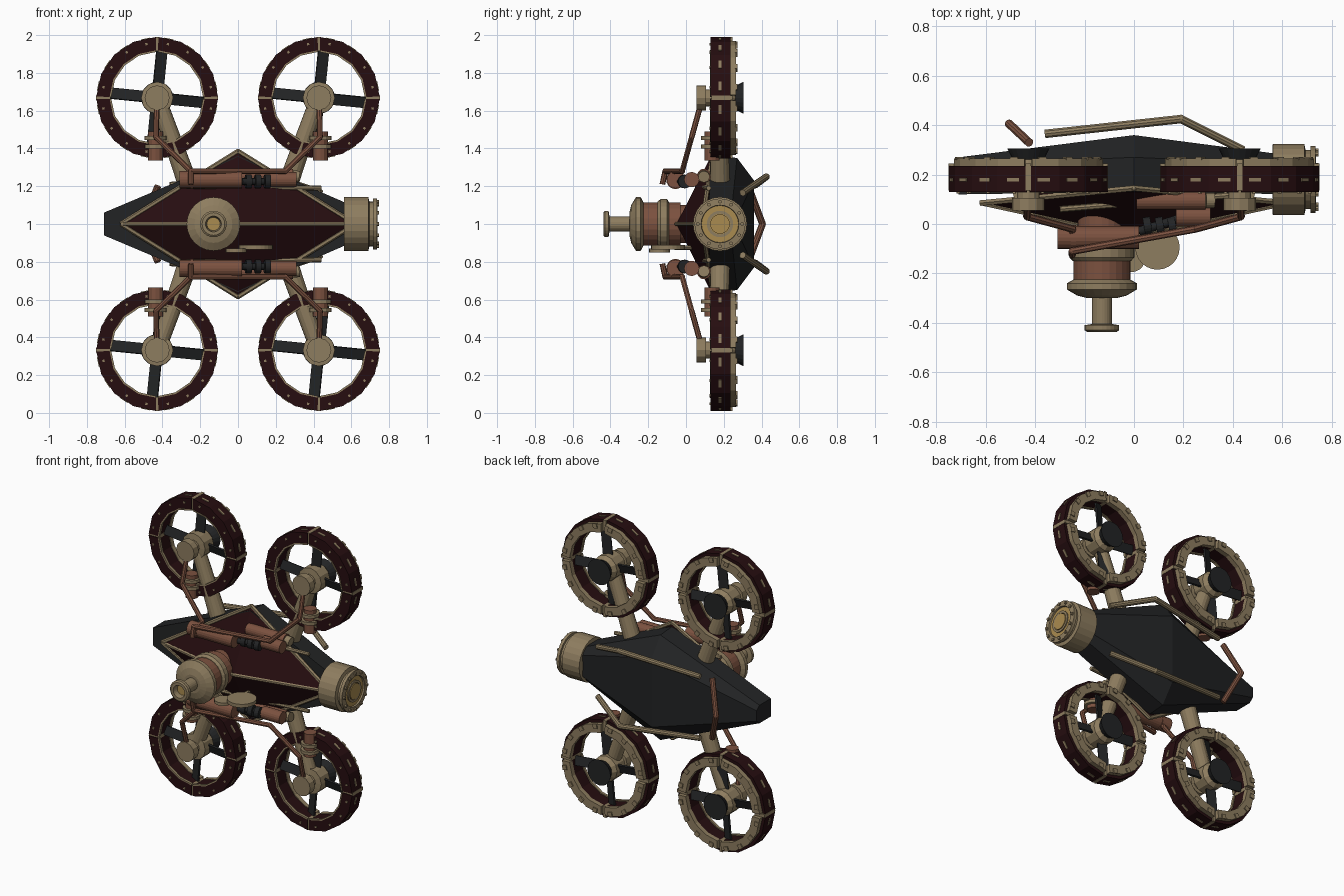
import bpy, bmesh, math
from mathutils import Vector, Matrix

if "Cube" in bpy.data.objects:
    bpy.data.objects.remove(bpy.data.objects["Cube"])

def material(name, c):
    m = bpy.data.materials.new(name)
    m.diffuse_color = (*c, 1)
    m.use_nodes = True
    m.node_tree.nodes["Principled BSDF"].inputs["Base Color"].default_value = m.diffuse_color
    return m

RED = material("dark maroon", (0.019, 0.004, 0.005))
TAN = material("aged brass", (0.27, 0.205, 0.115))
COP = material("copper", (0.20, 0.083, 0.050))
BLK = material("charcoal", (0.016, 0.017, 0.018))
GOLD = material("gold", (0.40, 0.26, 0.08))

def finish(name, bm, mat):
    bmesh.ops.recalc_face_normals(bm, faces=bm.faces)
    me = bpy.data.meshes.new(name)
    bm.to_mesh(me)
    bm.free()
    ob = bpy.data.objects.new(name, me)
    bpy.context.collection.objects.link(ob)
    me.materials.append(mat)
    return ob

def add_rod(bm, a, b, r1, r2=None, n=16):
    a, b = Vector(a), Vector(b)
    d = b - a
    m = Matrix.Translation((a + b) / 2) @ d.to_track_quat('Z', 'Y').to_matrix().to_4x4()
    bmesh.ops.create_cone(bm, cap_ends=True, segments=n, radius1=r1,
                          radius2=r1 if r2 is None else r2, depth=d.length, matrix=m)

def rod(name, a, b, r1, mat, r2=None, n=20):
    bm = bmesh.new()
    add_rod(bm, a, b, r1, r2, n)
    return finish(name, bm, mat)

def pipe(name, pts, r, mat, n=10):
    bm = bmesh.new()
    for a, b in zip(pts, pts[1:]):
        add_rod(bm, a, b, r, n=n)
    for p in pts[1:-1]:
        bmesh.ops.create_uvsphere(bm, u_segments=n, v_segments=6, radius=r,
                                  matrix=Matrix.Translation(p))
    return finish(name, bm, mat)

def lathe(name, origin, axis, prof, mat, n=24):
    """Spin (distance, radius) points about an axis through origin."""
    bm = bmesh.new()
    m = Matrix.Translation(origin) @ Vector(axis).to_track_quat('Z', 'Y').to_matrix().to_4x4()
    rings = [[bm.verts.new(m @ Vector((r * math.cos(t * math.tau / n), r * math.sin(t * math.tau / n), d)))
              for t in range(n)] for d, r in prof]
    for A, B in zip(rings, rings[1:]):
        for i in range(n):
            j = (i + 1) % n
            bm.faces.new((A[i], A[j], B[j], B[i]))
    bm.faces.new(rings[0])
    bm.faces.new(rings[-1])
    return finish(name, bm, mat)

def quarter_ring(name, c, r0, r1, y0, y1, gap, mat, n=4):
    """Four ring quarters separated by small gaps."""
    bm = bmesh.new()
    for q in range(4):
        prev = None
        for i in range(n + 1):
            a = q * math.pi / 2 + gap + (math.pi / 2 - 2 * gap) * i / n
            cur = [bm.verts.new((c[0] + r * math.cos(a), y, c[2] + r * math.sin(a)))
                   for r, y in ((r0, y0), (r1, y0), (r1, y1), (r0, y1))]
            if prev:
                for k in range(4):
                    bm.faces.new((prev[k], prev[(k + 1) % 4], cur[(k + 1) % 4], cur[k]))
            if i in (0, n):
                bm.faces.new(cur)
            prev = cur
    return finish(name, bm, mat)

def radial_boxes(name, c, count, size, radius, y, mat, offset=0.0, tilt=0.0):
    """Boxes (radial, y, tangential) spread round a rotor."""
    bm = bmesh.new()
    for i in range(count):
        m = (Matrix.Translation((c[0], y, c[2])) @ Matrix.Rotation(offset + i * math.tau / count, 4, 'Y')
             @ Matrix.Translation((radius, 0, 0)) @ Matrix.Rotation(tilt, 4, 'X')
             @ Matrix.Diagonal((*size, 1)))
        bmesh.ops.create_cube(bm, size=1, matrix=m)
    return finish(name, bm, mat)

# rear hull: one section swept wide in the middle and small at the tips
sec = [(0.13, 0.36), (0.27, 0.35), (0.36, 0.23), (0.36, -0.23), (0.27, -0.35), (0.13, -0.36)]
tip = [(0.12, 0.06), (0.24, 0.06), (0.27, 0.035), (0.27, -0.035), (0.24, -0.06), (0.12, -0.06)]
bm = bmesh.new()
rows = [[bm.verts.new((x, y, 1 + z)) for y, z in s] for x, s in ((-0.71, tip), (0, sec), (0.69, tip))]
for A, B in zip(rows, rows[1:]):
    for i in range(6):
        bm.faces.new((A[i], A[(i + 1) % 6], B[(i + 1) % 6], B[i]))
bm.faces.new(rows[0])
bm.faces.new(rows[-1])
finish("rear_hull", bm, BLK)

# front hull: shallow four-sided pyramid with brass edges
rim = [Vector(p) for p in ((-0.62, 0.085, 1), (0, 0.145, 1.385), (0.62, 0.085, 1), (0, 0.145, 0.615))]
apex = Vector((0, -0.05, 1))
bm = bmesh.new()
vs = [bm.verts.new(p) for p in rim]
va = bm.verts.new(apex)
vb = bm.verts.new((0, 0.2, 1))
for i in range(4):
    bm.faces.new((vs[i], vs[(i + 1) % 4], va))
    bm.faces.new((vs[(i + 1) % 4], vs[i], vb))
finish("front_hull", bm, RED)
pipe("hull_edge_trim", rim + rim[:1], 0.013, TAN, 6)
pipe("hull_ridge_trim", [rim[0], apex, rim[2]], 0.011, TAN, 6)

# rotors, arms and hub pipes
for sx in (-1, 1):
    for sz in (-1, 1):
        tag = ("left" if sx < 0 else "right") + ("_lower" if sz < 0 else "_upper")
        c = (sx * 0.428, 0.18, 1 + sz * 0.668)
        P = lambda x, y, z: Vector((sx * x, y, 1 + sz * z))
        quarter_ring(tag + "_duct", c, 0.25, 0.322, 0.13, 0.235, 0.02, RED)
        quarter_ring(tag + "_duct_rim", c, 0.246, 0.302, 0.235, 0.265, 0.05, TAN)
        quarter_ring(tag + "_duct_inner_band", c, 0.243, 0.252, 0.127, 0.145, 0.02, TAN)
        radial_boxes(tag + "_clamps", c, 4, (0.075, 0.11, 0.022), 0.285, 0.19, TAN)
        radial_boxes(tag + "_duct_strips", c, 16, (0.012, 0.014, 0.05), 0.314, 0.18, TAN, math.pi / 16)
        radial_boxes(tag + "_rivets", c, 16, (0.012, 0.008, 0.012), 0.29, 0.128, TAN, math.pi / 16)
        radial_boxes(tag + "_rim_studs", c, 16, (0.03, 0.012, 0.03), 0.285, 0.266, TAN, math.pi / 16)
        radial_boxes(tag + "_blades", c, 4, (0.225, 0.012, 0.06), 0.14, 0.2, BLK, 0.10, 0.35)
        lathe(tag + "_hub", (c[0], 0, c[2]), (0, 1, 0),
              [(0.055, 0.066), (0.105, 0.066), (0.106, 0.045), (0.14, 0.045), (0.145, 0.085),
               (0.235, 0.085), (0.265, 0.06)], TAN, 12)
        rod(tag + "_hub_cone", (c[0], 0.255, c[2]), (c[0], 0.305, c[2]), 0.06, BLK, 0.085)
        rod(tag + "_arm", P(0.24, 0.18, 0.14), P(0.42, 0.175, 0.65), 0.055, TAN, 0.043, 16)
        # small copper canister in front of the duct
        rod(tag + "_canister", P(0.436, 0.137, 0.335), P(0.436, 0.137, 0.49), 0.04, COP, n=12)
        for z in (0.40, 0.445):
            rod(tag + "_canister_band", P(0.436, 0.137, z), P(0.436, 0.137, z + 0.02), 0.058, TAN, n=12)
        end = [P(0.25, -0.02, 0.28)]
        end += [P(-0.25, -0.11, 0.28), P(-0.25, -0.125, 0.21)] if sx > 0 else [P(0.25, -0.06, 0.24)]
        pipe(tag + "_hub_pipe", [P(0.43, 0.08, 0.64), P(0.434, 0.03, 0.46)] + end, 0.015, COP, 8)

# tanks, springs, rear rails above and below the hull
for sz, tag in ((1, "upper"), (-1, "lower")):
    P = lambda x, y, z: Vector((x, y, 1 + sz * z))
    rod(tag + "_large_tank", P(-0.31, -0.055, 0.235), P(0.02, -0.055, 0.235), 0.046, COP)
    rod(tag + "_large_tank_cap", P(-0.255, -0.055, 0.235), P(-0.235, -0.055, 0.235), 0.05, COP)
    rod(tag + "_small_tank", P(0.01, 0.095, 0.255), P(0.29, 0.095, 0.255), 0.037, COP)
    rod(tag + "_tank_end", P(0.29, 0.095, 0.255), P(0.325, 0.095, 0.25), 0.03, TAN)
    rod(tag + "_front_tank", P(0.17, 0.03, 0.235), P(0.31, 0.03, 0.235), 0.04, COP)
    rod(tag + "_tank_core", P(0.02, -0.03, 0.225), P(0.18, 0.02, 0.225), 0.018, BLK)
    for x in (0.04, 0.09, 0.14):
        rod(tag + "_spring", P(x, -0.01, 0.225), P(x + 0.03, -0.005, 0.225), 0.036, BLK)
    rod(tag + "_tank_shelf", P(-0.30, 0.06, 0.20), P(0.44, 0.12, 0.19), 0.013, TAN, n=8)
    pipe(tag + "_rear_rail", [P(-0.36, 0.365, 0.205), P(0.19, 0.425, 0.25), P(0.44, 0.30, 0.165)],
         0.018, TAN)

pipe("rear_copper_pipe", [(-0.425, 0.33, 1.2), (-0.505, 0.405, 1.0), (-0.425, 0.33, 0.8)], 0.018, COP)

# camera turret, built along -y
T = (-0.13, 0, 1)
F = (0, -1, 0)
lathe("turret_base", T, F, [(-0.06, 0.10), (0.03, 0.10), (0.03, 0.115), (0.10, 0.115)], COP)
lathe("turret_rear_flange", T, F, [(0.09, 0.115), (0.10, 0.132), (0.135, 0.132), (0.15, 0.118)], TAN)
lathe("turret_body", T, F, [(0.13, 0.115), (0.235, 0.115)], COP)
lathe("turret_front_flange", T, F, [(0.225, 0.115), (0.24, 0.142), (0.265, 0.142), (0.29, 0.10),
                                    (0.30, 0.06)], TAN)
lathe("turret_barrel", T, F, [(0.28, 0.041), (0.405, 0.041), (0.41, 0.07), (0.43, 0.07), (0.437, 0.06),
                              (0.437, 0.042), (0.40, 0.035)], TAN)
rod("turret_lens", (-0.13, -0.39, 1), (-0.13, -0.405, 1), 0.034, GOLD)

# flat discs beneath the turret
rod("large_disc", (0.095, -0.095, 0.865), (0.095, -0.095, 0.888), 0.09, TAN, n=24)
rod("small_disc", (-0.01, -0.14, 0.85), (-0.01, -0.14, 0.87), 0.055, TAN)
rod("disc_bracket", (0.06, 0.05, 0.875), (0.06, -0.06, 0.875), 0.012, TAN, n=8)

# end cap on the right tip
E = (0, 0.18, 1)
X = (1, 0, 0)
lathe("end_cap", E, X, [(0.56, 0.10), (0.562, 0.143), (0.69, 0.143), (0.695, 0.12), (0.715, 0.12),
                        (0.715, 0.135), (0.735, 0.135), (0.738, 0.10), (0.722, 0.098)], TAN)
rod("end_lens", (0.715, 0.18, 1), (0.728, 0.18, 1), 0.097, GOLD, n=24)
lathe("end_lens_ring", E, X, [(0.725, 0.07), (0.735, 0.07), (0.735, 0.055), (0.725, 0.055)], TAN)
rod("end_lens_center", (0.72, 0.18, 1), (0.738, 0.18, 1), 0.052, GOLD)
bm = bmesh.new()
for i in range(12):
    a = i * math.tau / 12
    y, z = 0.18 + 0.118 * math.cos(a), 1 + 0.118 * math.sin(a)
    add_rod(bm, (0.73, y, z), (0.747, y, z), 0.01, n=6)
finish("end_cap_bolts", bm, TAN)
